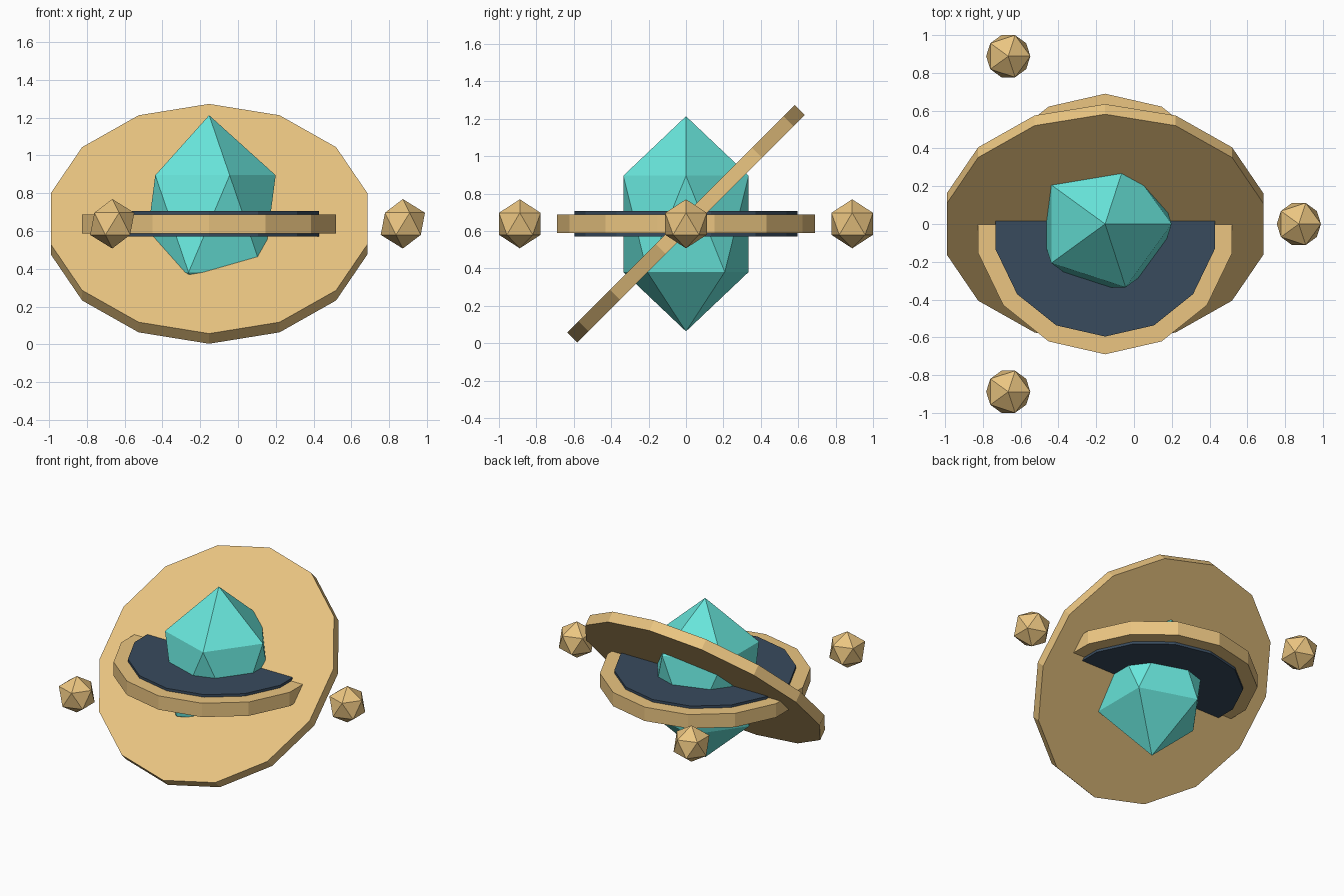
import bpy
from math import radians, cos, sin

if "Cube" in bpy.data.objects:
    bpy.data.objects.remove(bpy.data.objects["Cube"])

CX, CZ = -0.153, 0.638   # shared centre of crystal and discs


def material(name, rgb):
    m = bpy.data.materials.new(name)
    m.diffuse_color = (*rgb, 1)
    m.use_nodes = True
    m.node_tree.nodes["Principled BSDF"].inputs["Base Color"].default_value = m.diffuse_color
    return m


gold = material("gold", (0.83, 0.56, 0.22))
teal = material("teal", (0.14, 0.80, 0.72))
navy = material("navy", (0.04, 0.07, 0.11))


def finish(name, mat):
    ob = bpy.context.object
    ob.name = name
    ob.data.materials.append(mat)
    return ob


def disc(name, radius, depth, mat, tilt=0):
    bpy.ops.mesh.primitive_cylinder_add(
        vertices=14, radius=radius, depth=depth,
        location=(CX, 0, CZ), rotation=(radians(tilt), 0, 0))
    return finish(name, mat)


def gem(name, radius, location, mat):
    bpy.ops.mesh.primitive_ico_sphere_add(
        subdivisions=1, radius=radius, location=location)
    return finish(name, mat)


# Central crystal, stretched upwards
crystal = gem("crystal", 0.394, (CX, 0, CZ), teal)
crystal.scale.z = 1.46

# Level platform with dark inlay, and the large tilted disc
disc("platform_rim", 0.69, 0.10, gold)
disc("platform_inlay", 0.596, 0.137, navy)
disc("tilted_disc", 0.86, 0.076, gold, 45)

# Three orbiting stones
for i in range(3):
    a = radians(120 * i)
    gem(f"orbiting_stone_{i + 1}", 0.131,
        (CX + 1.026 * cos(a), 1.026 * sin(a), CZ), gold)
